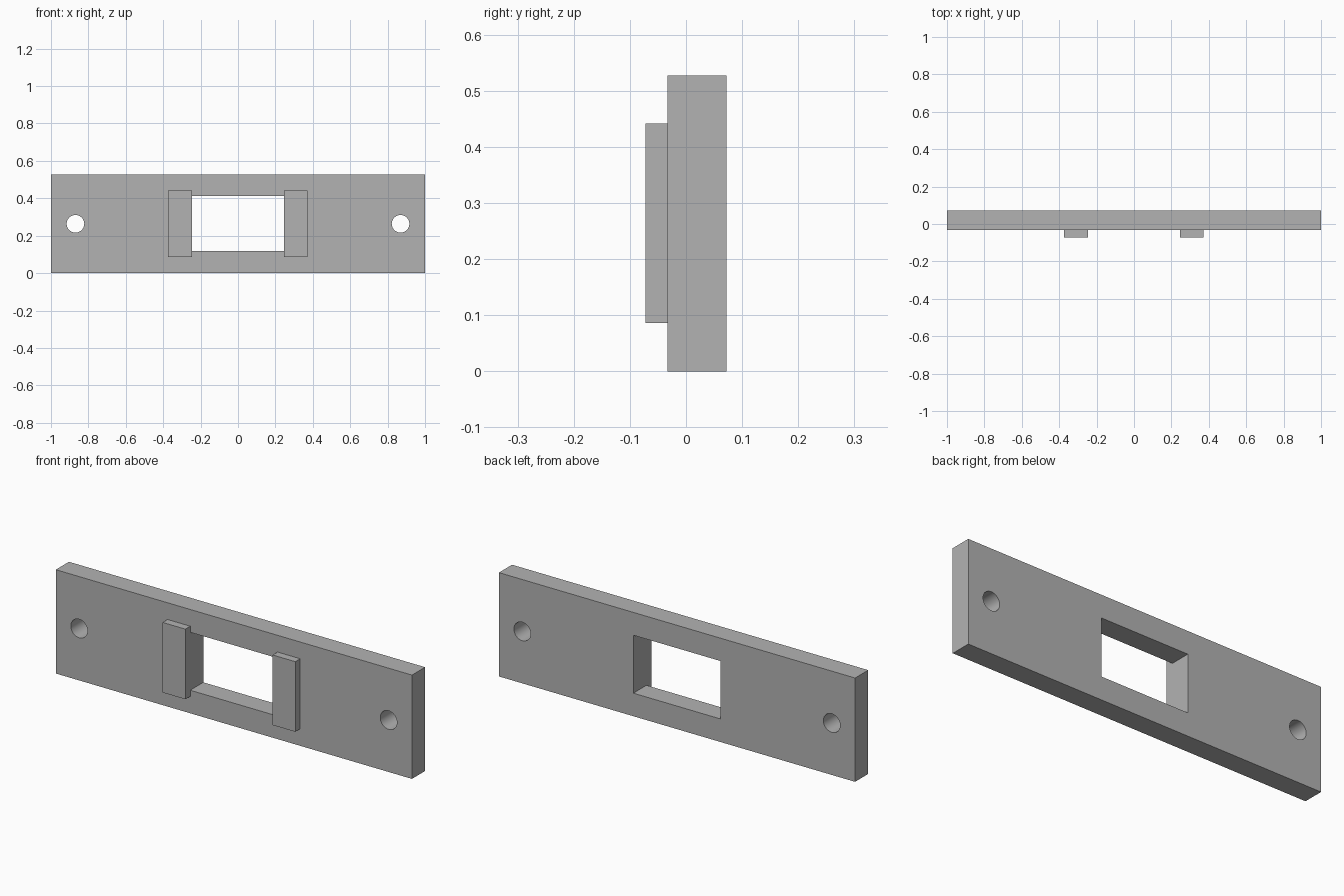
import bpy
import math

# Remove the default cube
cube = bpy.data.objects.get("Cube")
if cube:
    bpy.data.objects.remove(cube, do_unlink=True)

# Single plain grey material
grey = bpy.data.materials.new("plain_grey")
grey.use_nodes = True
colour = (0.45, 0.45, 0.45, 1)
grey.diffuse_color = colour
grey.node_tree.nodes["Principled BSDF"].inputs["Base Color"].default_value = colour

HEIGHT = 0.527
MID = HEIGHT / 2
FRONT, PLATE_FRONT, BACK = -0.072, -0.033, 0.072
WINDOW_X = 0.245


def box(name, low, high):
    """Box spanning two opposite corners."""
    centre = [(a + b) / 2 for a, b in zip(low, high)]
    bpy.ops.mesh.primitive_cube_add(size=1, location=centre)
    ob = bpy.context.object
    ob.name = name
    ob.scale = [b - a for a, b in zip(low, high)]
    bpy.ops.object.transform_apply(location=True, rotation=False, scale=True)
    ob.data.materials.append(grey)
    return ob


# Plate with its window and screw holes
plate = box("mounting_plate", (-1, PLATE_FRONT, 0), (1, BACK, HEIGHT))
cutters = [box("window_cutter", (-WINDOW_X, -0.2, 0.117), (WINDOW_X, 0.2, 0.411))]
for side, x in (("left", 0.869), ("right", -0.869)):
    bpy.ops.mesh.primitive_cylinder_add(vertices=48, radius=0.047, depth=0.4,
                                        location=(x, 0, MID),
                                        rotation=(math.pi / 2, 0, 0))
    hole = bpy.context.object
    hole.name = side + "_hole_cutter"
    hole.data.materials.append(grey)
    cutters.append(hole)

bpy.context.view_layer.objects.active = plate
for cutter in cutters:
    mod = plate.modifiers.new(cutter.name, 'BOOLEAN')
    mod.operation = 'DIFFERENCE'
    mod.solver = 'EXACT'
    mod.object = cutter
    bpy.ops.object.modifier_apply(modifier=mod.name)
for cutter in cutters:
    bpy.data.objects.remove(cutter, do_unlink=True)

# Raised bars flush with the window's side walls
for side, x0, x1 in (("left", WINDOW_X, 0.372), ("right", -0.373, -WINDOW_X)):
    box(side + "_bar", (x0, FRONT, 0.086), (x1, PLATE_FRONT, 0.442))

# Smooth hole walls, crisp edges
bpy.ops.object.select_all(action='DESELECT')
plate.select_set(True)
bpy.context.view_layer.objects.active = plate
bpy.ops.object.shade_smooth_by_angle(angle=math.radians(30))
